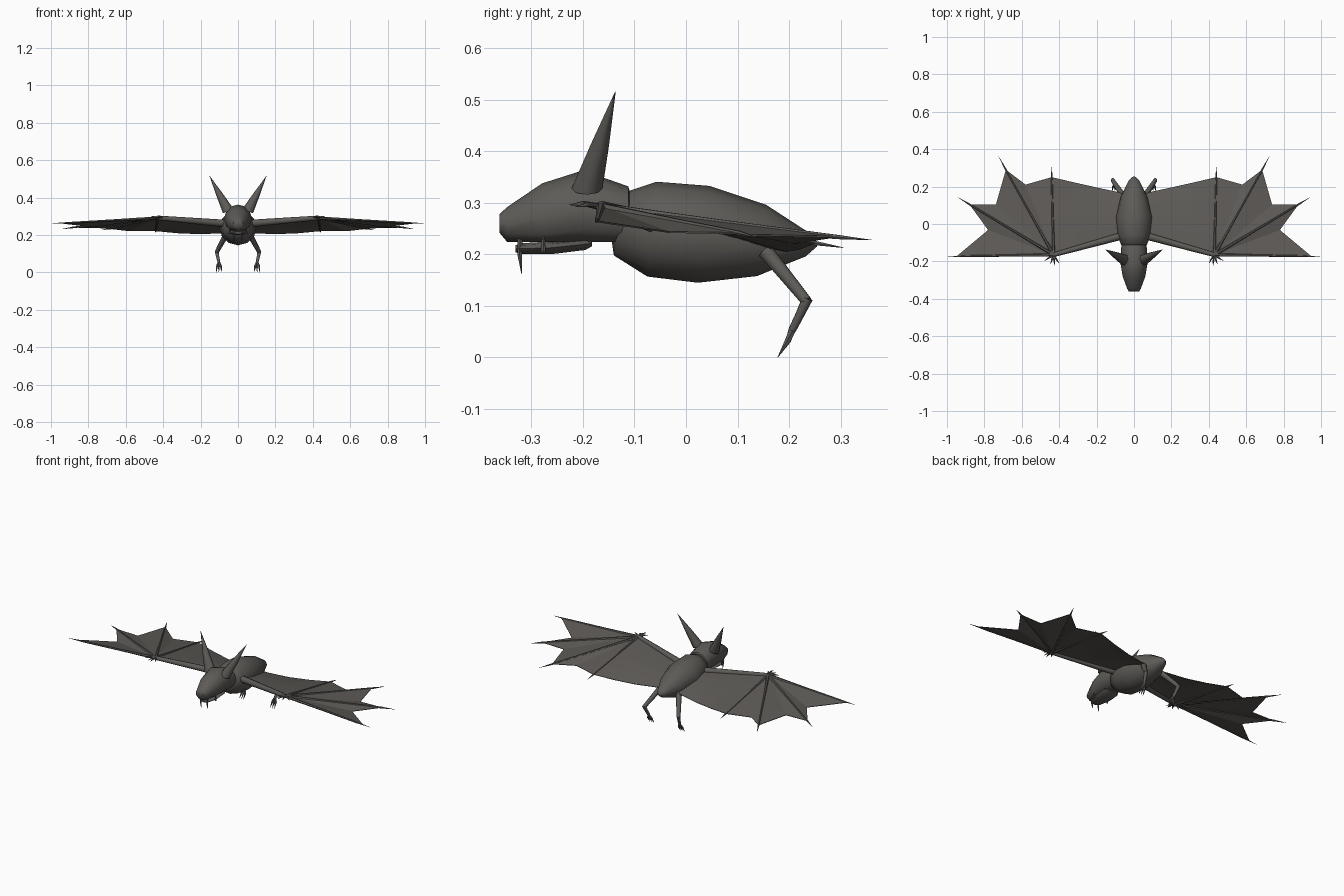
import bpy, math
from mathutils import Vector

if "Cube" in bpy.data.objects:
    bpy.data.objects.remove(bpy.data.objects["Cube"])


def material(name, colour):
    m = bpy.data.materials.new(name)
    m.use_nodes = True
    m.diffuse_color = colour
    m.node_tree.nodes["Principled BSDF"].inputs["Base Color"].default_value = colour
    return m


FUR = material("dark grey brown", (0.11, 0.103, 0.094, 1))


def build(name, verts, faces, smooth=True):
    me = bpy.data.meshes.new(name)
    me.from_pydata([tuple(v) for v in verts], [], faces)
    me.materials.append(FUR)
    ob = bpy.data.objects.new(name, me)
    bpy.context.collection.objects.link(ob)
    bpy.ops.object.select_all(action="DESELECT")
    ob.select_set(True)
    bpy.context.view_layer.objects.active = ob
    bpy.ops.object.mode_set(mode="EDIT")
    bpy.ops.mesh.select_all(action="SELECT")
    bpy.ops.mesh.normals_make_consistent(inside=False)
    bpy.ops.object.mode_set(mode="OBJECT")
    if smooth:
        bpy.ops.object.shade_smooth_by_angle(angle=math.radians(50))
    return ob


def loft(name, rings):
    """Skin a list of equally sized rings and cap both ends."""
    n = len(rings[0])
    verts = [v for r in rings for v in r]
    faces = [(i * n + j, i * n + (j + 1) % n, (i + 1) * n + (j + 1) % n, (i + 1) * n + j)
             for i in range(len(rings) - 1) for j in range(n)]
    faces += [tuple(range(n)), tuple(range(len(verts) - n, len(verts)))]
    return build(name, verts, faces)


def tube(name, points, radii, sides=6):
    """Tapered rod through the points."""
    pts = [Vector(p) for p in points]
    rings = []
    for i, p in enumerate(pts):
        d = (pts[min(i + 1, len(pts) - 1)] - pts[max(i - 1, 0)]).normalized()
        u = d.cross(Vector((0, 0, 1)) if abs(d.z) < 0.9 else Vector((0, 1, 0))).normalized()
        w = d.cross(u)
        rings.append([p + radii[i] * (math.cos(a) * u + math.sin(a) * w)
                      for a in (math.tau * k / sides for k in range(sides))])
    return loft(name, rings)


def oval(y, zc, rx, rz, lean=0.0, floor=-1.0, n=12):
    ring = []
    for k in range(n):
        a = math.tau * k / n
        ring.append(Vector((rx * math.cos(a), y + lean * math.sin(a),
                            max(floor, zc + rz * math.sin(a)))))
    return ring


# Body: egg shape with its nose end raised
loft("body", [oval(*r) for r in (
    (-0.147, 0.265, 0.006, 0.006, 0.002), (-0.124, 0.261, 0.062, 0.063, 0.016),
    (-0.066, 0.249, 0.09, 0.092, 0.009), (0.034, 0.239, 0.099, 0.094, 0.011),
    (0.147, 0.227, 0.07, 0.069, 0.009), (0.234, 0.22, 0.028, 0.024, 0.002),
    (0.254, 0.22, 0.005, 0.005))])

# Head: domed skull with a flat palate
loft("head", [oval(*r, floor=0.224) for r in (
    (-0.362, 0.26, 0.027, 0.018), (-0.347, 0.258, 0.036, 0.034),
    (-0.279, 0.272, 0.061, 0.066), (-0.2, 0.286, 0.074, 0.077),
    (-0.112, 0.272, 0.067, 0.06), (-0.1, 0.27, 0.03, 0.025))])

# Lower jaw, tipped down a little at the chin
loft("lower_jaw", [oval(*r, n=10) for r in (
    (-0.331, 0.211, 0.02, 0.007), (-0.322, 0.211, 0.03, 0.011),
    (-0.26, 0.213, 0.048, 0.013), (-0.195, 0.22, 0.05, 0.012),
    (-0.182, 0.222, 0.04, 0.006))])

# Finger tips, outermost first; each finger bends down into a small hook
WRIST = Vector((0.43, -0.165, 0.292))
SHOULDER = Vector((0.07, -0.065, 0.262))
TIPS = [Vector(p) for p in ((0.9, -0.172, 0.266), (0.88, 0.105, 0.241),
                            (0.685, 0.29, 0.234), (0.44, 0.25, 0.222))]
HOOKS = [Vector(p) for p in ((1.0, -0.176, 0.262), (0.94, 0.142, 0.232),
                             (0.723, 0.36, 0.228), (0.44, 0.306, 0.213))]
NOTCHES = [Vector(p) for p in ((0.78, -0.032, 0.243), (0.738, 0.105, 0.238), (0.58, 0.21, 0.222))]
TAIL_EDGE = [Vector(p) for p in ((0.32, 0.222, 0.211), (0.2, 0.195, 0.206), (0.06, 0.165, 0.212))]


def mirrored(v, s):
    return Vector((v[0] * s, v[1], v[2]))


for side, s in (("left", 1), ("right", -1)):
    def rod(name, pts, radii, sides=6):
        return tube(f"{side}_{name}", [mirrored(p, s) for p in pts], radii, sides)

    # Ear: cone pointing up, out and back
    centre, tip = Vector((0.052, -0.192, 0.328)), Vector((0.152, -0.137, 0.516))
    rings = []
    for t, r in ((0, 1), (0.45, 0.6), (0.8, 0.23), (1, 0.02)):
        c = centre.lerp(tip, t)
        rings.append([mirrored(c + r * Vector((0.028 * math.cos(a), 0.03 * math.sin(a),
                                               -0.012 * math.cos(a))), s)
                      for a in (math.tau * k / 8 for k in range(8))])
    loft(f"{side}_ear", rings)

    # Teeth
    rod("upper_fang", [(0.022, -0.322, 0.236), (0.022, -0.323, 0.2), (0.021, -0.319, 0.162)],
        [0.006, 0.005, 0.0005])
    rod("lower_tooth", [(0.045, -0.277, 0.205), (0.045, -0.277, 0.225), (0.045, -0.277, 0.243)],
        [0.005, 0.004, 0.0005])

    # Arm and fingers
    rod("arm", [SHOULDER, SHOULDER.lerp(WRIST, 0.5), WRIST], [0.02, 0.016, 0.012], 8)
    for i, (t, h) in enumerate(zip(TIPS, HOOKS)):
        rod(f"finger_{i + 1}", [WRIST, WRIST.lerp(t, 0.5), t, h],
            [0.009, 0.006, 0.005, 0.0005])

    # Thumb claws at the wrist
    for i, d in enumerate(((-0.03, -0.045, 0.0), (-0.008, -0.062, 0.004),
                           (0.016, -0.05, 0.0), (0.048, -0.032, 0.0))):
        d = Vector(d)
        rod(f"thumb_claw_{i + 1}", [WRIST, WRIST + d * 0.55 + Vector((0, 0, 0.005)), WRIST + d],
            [0.007, 0.005, 0.0005], 5)

    # Membrane: fans between fingers, then strips from arm to trailing edge
    edge = [HOOKS[0].lerp(TIPS[0], 0.5)]
    for i, notch in enumerate(NOTCHES):
        edge += [notch, TIPS[i + 1]]
    verts = [WRIST] + edge
    faces = [(0, i, i + 1) for i in range(1, len(edge))]
    rows = 4
    columns = [(WRIST, TIPS[3])] + [
        (WRIST.lerp(SHOULDER, f), e) for f, e in zip((0.33, 0.67, 1), TAIL_EDGE)]
    base = len(verts)
    for c, (a, b) in enumerate(columns):
        for r in range(rows + 1):
            t = r / rows
            sag = 0.008 * math.sin(math.pi * t) if 0 < c else 0
            verts.append(a.lerp(b, t) + Vector((0, 0, sag)))
    for c in range(len(columns) - 1):
        for r in range(rows):
            k = base + c * (rows + 1) + r
            faces.append((k, k + 1, k + rows + 2, k + rows + 1))
    wing = build(f"{side}_wing_membrane", [mirrored(v, s) for v in verts], faces, False)
    solid = wing.modifiers.new("thickness", "SOLIDIFY")
    solid.thickness, solid.offset = 0.003, 0

    # Leg and clawed foot
    knee, ankle = Vector((0.114, 0.234, 0.109)), Vector((0.102, 0.206, 0.053))
    rod("thigh", [(0.062, 0.155, 0.205), (0.07, 0.168, 0.19), knee], [0.016, 0.015, 0.011], 8)
    rod("shin", [knee + Vector((0, 0.002, 0.006)), knee.lerp(ankle, 0.5), ankle],
        [0.011, 0.009, 0.008], 8)
    for i, dx in enumerate((-0.014, 0, 0.014)):
        rod(f"toe_{i + 1}", [ankle, ankle + Vector((dx * 0.8, -0.008, -0.02)),
                             ankle + Vector((dx, -0.028, -0.053))], [0.007, 0.006, 0.0005], 5)
